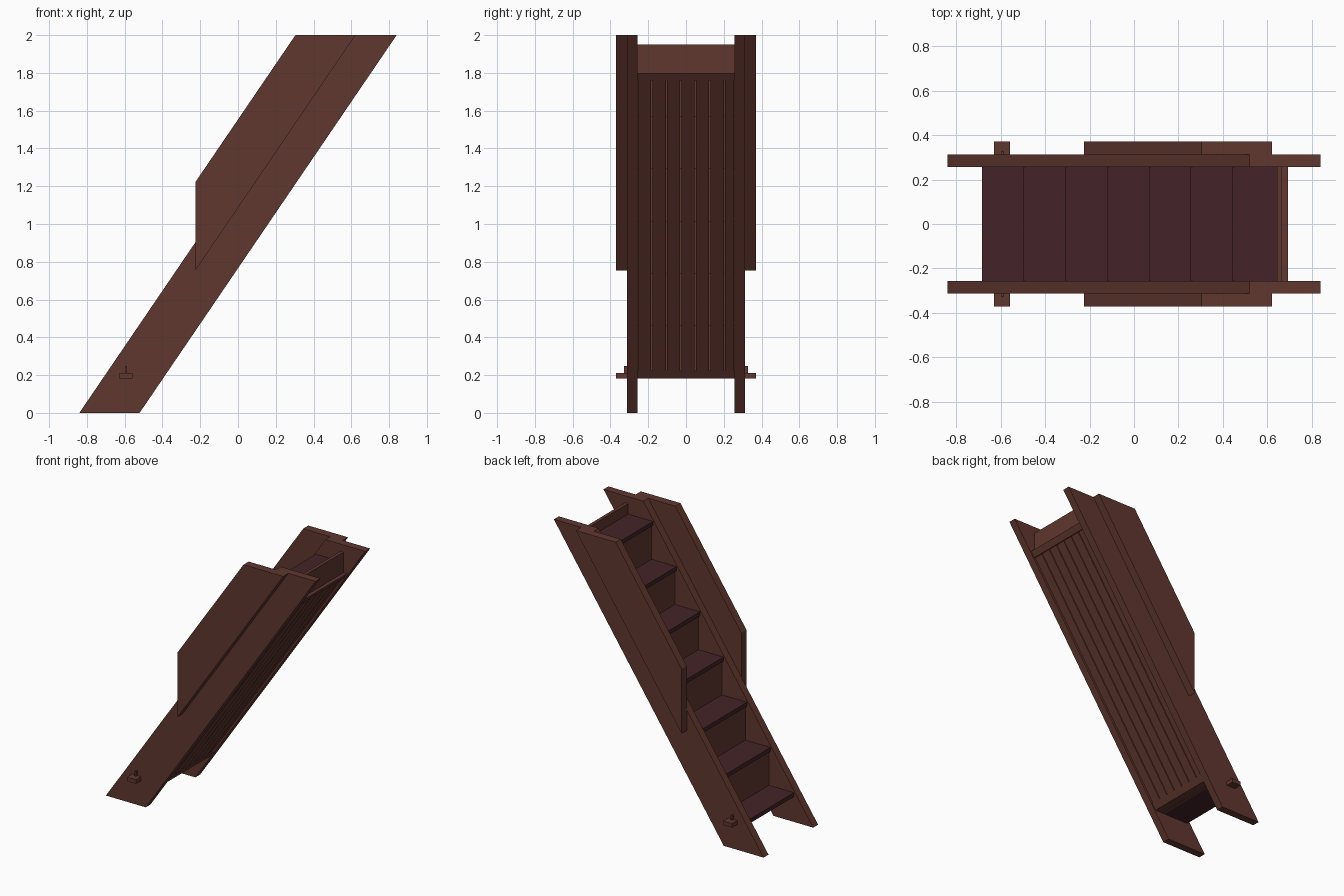
import bpy

if "Cube" in bpy.data.objects:
    bpy.data.objects.remove(bpy.data.objects["Cube"])


def material(name, color):
    m = bpy.data.materials.new(name)
    m.diffuse_color = (*color, 1)
    m.use_nodes = True
    m.node_tree.nodes["Principled BSDF"].inputs["Base Color"].default_value = m.diffuse_color
    return m


wood = material("brown wood", (0.118, 0.038, 0.028))
dark = material("dark red wood", (0.056, 0.0175, 0.021))


def prism(name, profile, y0, y1, mat):
    """Extrude an (x, z) profile, listed counter-clockwise from the front, along y."""
    n = len(profile)
    verts = [(x, y, z) for y in (y0, y1) for x, z in profile]
    faces = [tuple(range(n)), tuple(range(2 * n - 1, n - 1, -1))]
    for i in range(n):
        j = (i + 1) % n
        faces.append((j, i, n + i, n + j))
    me = bpy.data.meshes.new(name)
    me.from_pydata(verts, [], faces)
    me.materials.append(mat)
    ob = bpy.data.objects.new(name, me)
    bpy.context.collection.objects.link(ob)
    return ob


def box(name, x0, x1, y0, y1, z0, z1, mat):
    return prism(name, [(x0, z0), (x1, z0), (x1, z1), (x0, z1)], y0, y1, mat)


SLOPE = 2 / 1.36
INNER, OUTER, SIDE = 0.256, 0.312, 0.371


def under(z, offset=0.009):
    """x of the sloping underside at height z."""
    return -0.521 + z / SLOPE - offset


def sloped(name, z0, z1, y0, y1, front=0.039, back=0.009):
    return prism(name, [(under(z0, front), z0), (under(z0, back), z0),
                        (under(z1, back), z1), (under(z1, front), z1)], y0, y1, wood)


for side, s in (("front", -1), ("back", 1)):
    def span(a, b):
        return sorted((s * a, s * b))
    # Main sloping stringer and the raised guard board outside it
    prism(side + "_stringer", [(-0.84, 0), (-0.521, 0), (0.84, 2), (0.521, 2)],
          *span(INNER, OUTER), wood)
    prism(side + "_guard", [(-0.225, 0.755), (0.622, 2), (0.304, 2), (-0.225, 1.223)],
          *span(OUTER, SIDE), wood)
    # Through tenon with its wedge pin
    box(side + "_tenon", -0.63, -0.558, *span(OUTER, SIDE), 0.183, 0.212, wood)
    box(side + "_wedge_pin", -0.599, -0.588, *span(OUTER, 0.328), 0.212, 0.247, wood)

# Treads and risers
RUN, RISE, THICK = 0.188, 0.277, 0.03
for i in range(7):
    x, z = -0.685 + i * RUN, 0.212 + i * RISE
    box(f"tread_{i + 1}", x, x + RUN + 0.012, -INNER, INNER, z - THICK, z, dark)
    top = z + RISE - THICK if i < 6 else 1.95
    bottom = z - THICK if i < 6 else 1.785
    box(f"riser_{i + 1}", x + RUN + 0.012, x + RUN + 0.036, -INNER, INNER,
        bottom, top, wood)

# Closing board under the first riser
box("bottom_board", -0.461, under(0.183, 0.035), -INNER, INNER, 0.183, 0.205, wood)

# Underside: end rails and seven planks with narrow gaps
sloped("bottom_rail", 0.183, 0.225, -INNER, INNER)
sloped("top_rail", 1.76, 1.8, -INNER, INNER)
edges = [-INNER, -0.181, -0.104, -0.028, 0.049, 0.126, 0.203, INNER]
for i in range(7):
    sloped(f"underside_plank_{i + 1}", 0.225, 1.76,
           edges[i] + 0.003, edges[i + 1] - 0.003, 0.039, 0.015)
